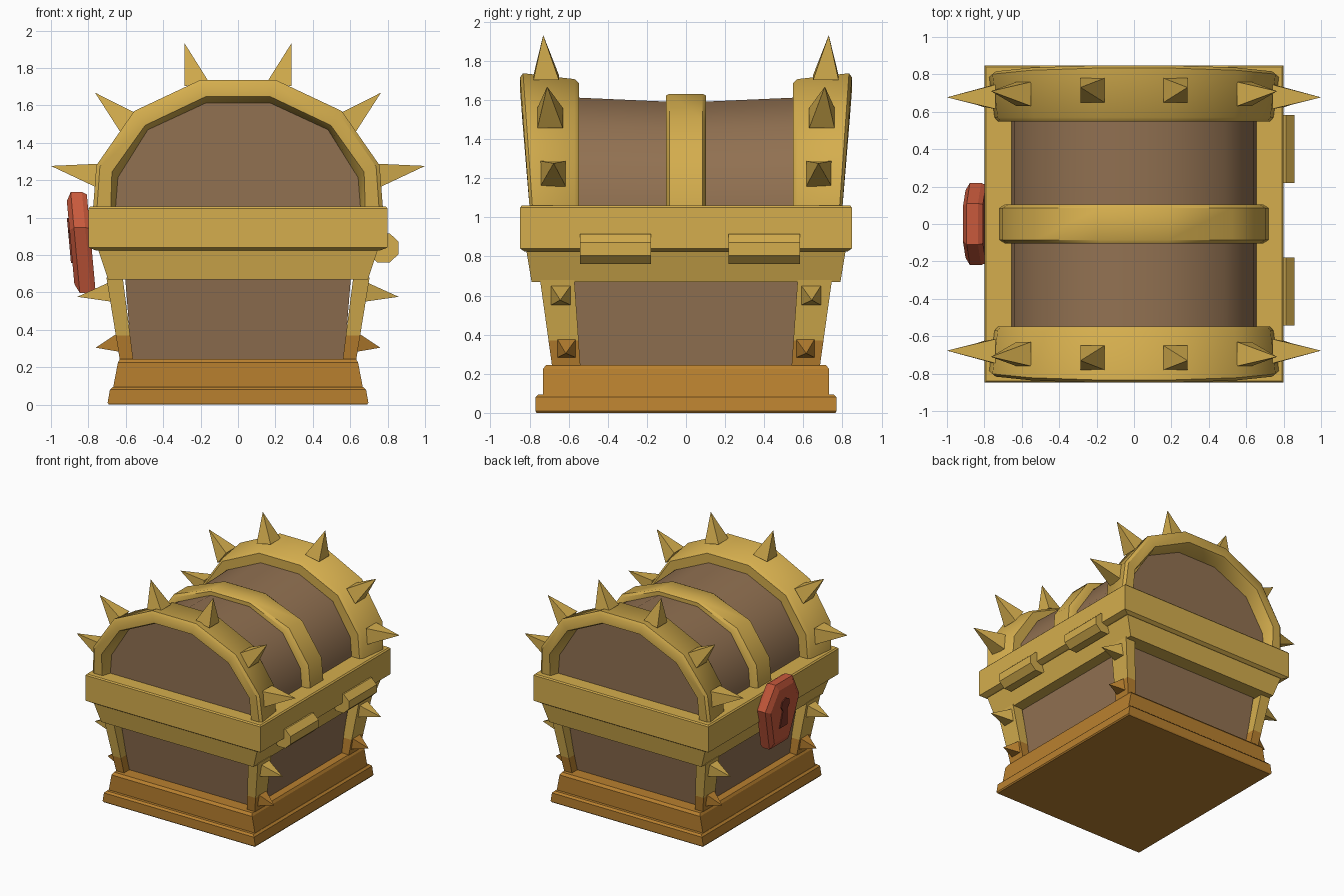
import bpy, bmesh, math
from mathutils import Vector

if "Cube" in bpy.data.objects:
    bpy.data.objects.remove(bpy.data.objects["Cube"])


def material(name, rgb):
    m = bpy.data.materials.new(name)
    m.diffuse_color = (*rgb, 1)
    m.use_nodes = True
    m.node_tree.nodes["Principled BSDF"].inputs["Base Color"].default_value = m.diffuse_color
    return m


GOLD = material("gold", (0.66, 0.42, 0.075))
WOOD = material("brown_wood", (0.285, 0.165, 0.083))
ORANGE = material("orange_base", (0.48, 0.215, 0.028))
RED = material("red_lock", (0.58, 0.10, 0.045))
DARK = material("dark_red", (0.20, 0.035, 0.02))


def loft(name, rings, mat, smooth=False, low_mat=None, split=0.37):
    """Skin equal-length closed rings and cap both ends."""
    bm = bmesh.new()
    vs = [[bm.verts.new(p) for p in r] for r in rings]
    n = len(rings[0])
    for a, b in zip(vs, vs[1:]):
        for i in range(n):
            j = (i + 1) % n
            bm.faces.new((a[i], a[j], b[j], b[i]))
    bm.faces.new(vs[0])
    bm.faces.new(vs[-1])
    bmesh.ops.recalc_face_normals(bm, faces=bm.faces)
    me = bpy.data.meshes.new(name)
    me.materials.append(mat)
    if low_mat:
        me.materials.append(low_mat)
        for f in bm.faces:
            f.material_index = int(f.calc_center_median().z < split)
    bm.to_mesh(me)
    bm.free()
    if smooth:
        me.polygons.foreach_set("use_smooth", [True] * len(me.polygons))
        me.set_sharp_from_angle(angle=math.radians(36))
    ob = bpy.data.objects.new(name, me)
    bpy.context.collection.objects.link(ob)
    return ob


def rect(x0, x1, y0, y1, z):
    return [(x0, y0, z), (x1, y0, z), (x1, y1, z), (x0, y1, z)]


def stack(name, levels, mat):
    """Centred rectangular body from (z, half x, half y) levels."""
    return loft(name, [rect(-x, x, -y, y, z) for z, x, y in levels], mat)


def spike(name, base, tip, half, normal, mat):
    """Four-sided pyramid standing on a surface."""
    n = Vector(normal).normalized()
    u = n.cross(Vector((0, 1, 0))).normalized()
    v = n.cross(u)
    b = Vector(base) - n * 0.02
    t = Vector(tip)
    ring = [b + (u * i + v * j) * half for i, j in ((-1, -1), (1, -1), (1, 1), (-1, 1))]
    small = [t + (p - b) * 0.01 for p in ring]
    loft(name, [ring, small], mat)


# Plinth, tapered wooden body and gold rim
stack("plinth", [(0, .69, .765), (.01, .697, .77), (.08, .685, .77), (.095, .67, .755),
                 (.095, .667, .732), (.225, .642, .732), (.245, .63, .715)], ORANGE)
stack("body", [(.2, .565, .61), (.7, .605, .675)], WOOD)
stack("lower_rim", [(.67, .695, .79), (.85, .755, .82)], GOLD)
stack("upper_rim", [(.825, .76, .825), (.84, .80, .848), (1.05, .80, .848), (1.06, .79, .84)], GOLD)

# Corner posts with orange feet, and their two spikes
for sx in (-1, 1):
    for sy in (-1, 1):
        rings = []
        for z in (.24, .37, .68):
            t = (z - .24) / .43
            rings.append(rect(sx * (.56 + .055 * t), sx * (.632 + .07 * t),
                              sy * (.54 + .03 * t), sy * (.685 + .06 * t), z))
        loft("corner_post", rings, GOLD, low_mat=ORANGE)
        spike("post_spike_upper", (sx * .692, sy * .64, .60), (sx * .857, sy * .643, .577),
              .055, (sx, 0, -.16), GOLD)
        spike("post_spike_lower", (sx * .65, sy * .61, .33), (sx * .76, sy * .615, .305),
              .053, (sx, 0, -.16), ORANGE)


def arch(half):
    return [(-x, z) for x, z in half] + [(x, z) for x, z in reversed(half)]


# Half profiles of the lid: outer band, band's inner lip, wooden barrel, middle band
OUTER = arch([(.775, 1.05), (.757, 1.28), (.555, 1.57), (.2, 1.737)])
LIP = arch([(.67, 1.05), (.665, 1.24), (.49, 1.485), (.17, 1.637)])
BARREL = arch([(.655, 1.05), (.642, 1.215), (.482, 1.47), (.175, 1.612)])
MIDDLE = arch([(.72, 1.05), (.703, 1.24), (.525, 1.50), (.185, 1.632)])


def mix(a, b, t):
    return (a[0] + (b[0] - a[0]) * t, a[1] + (b[1] - a[1]) * t)


# Barrel lid, sagging slightly to the middle
rings = []
for y, sag in ((-.73, 0), (-.55, 0), (-.1, .02), (.1, .02), (.55, 0), (.73, 0)):
    rings.append([(x, y, z - sag * (z - 1.05) / .56) for x, z in BARREL])
loft("barrel_lid", rings, WOOD, smooth=True)

# Flared end bands
for s in (-1, 1):
    rings = []
    for o, l, b in zip(OUTER, LIP, BARREL):
        flare = .80 + .048 * (o[1] - 1.05) / .68
        sec = [(.547, mix(b, o, -.1)), (.547, mix(b, o, .6)), (.57, mix(b, o, .76)),
               (flare - .015, o), (flare, mix(o, l, .2)), (flare, mix(o, l, .9)),
               (flare - .02, l), (.72, mix(b, o, -.02))]
        rings.append([(p[0], s * y, p[1]) for y, p in sec])
    loft("end_band", rings, GOLD, smooth=True)

# Middle band
rings = []
for m, b in zip(MIDDLE, BARREL):
    inner = mix(b, m, -1)
    edge = mix(b, m, .55)
    sec = [(-.103, inner), (-.103, edge), (-.085, m), (.085, m), (.103, edge), (.103, inner)]
    rings.append([(p[0], y, p[1]) for y, p in sec])
loft("middle_band", rings, GOLD, smooth=True)

# Lid spikes, three on each quarter
for sx in (-1, 1):
    for sy in (-1, 1):
        for b, t, n in (((.225, .715, 1.735), (.285, .73, 1.93), (.2, 0, 1)),
                        ((.605, .695, 1.52), (.763, .71, 1.667), (.8, 0, .6)),
                        ((.765, .68, 1.225), (.998, .677, 1.276), (1, 0, .08))):
            spike("lid_spike", (sx * b[0], sy * b[1], b[2]), (sx * t[0], sy * t[1], t[2]),
                  .065, (sx * n[0], 0, n[2]), GOLD)

# Hinge barrels on the +x side
for yc in (-.36, .40):
    rings = [[(.778 + .088 * math.cos(a), y, .838 + .084 * math.sin(a))
              for a in [math.pi * (i + .5) / 4 for i in range(8)]]
             for y in (yc - .182, yc + .182)]
    loft("hinge", rings, GOLD)

# Lock plate on the -x side, leaning with the chest
HEX = [(-.11, .27), (.11, .27), (.22, .08), (.12, -.27), (-.12, -.27), (-.22, .08)]


def lock_ring(pts, depth, scale=1.0):
    return [(-.795 - depth - .09 * z * scale, y * scale, .867 + z * scale) for y, z in pts]


loft("lock_plate", [lock_ring(HEX, -.01, .95), lock_ring(HEX, .015), lock_ring(HEX, .075),
                    lock_ring(HEX, .10, .82)], RED)

# Keyhole: round boss over a flared slot
KEY = [(.055 * math.sin(a), .075 + .055 * math.cos(a))
       for a in [math.radians(d) for d in range(-150, 151, 50)]]
KEY += [(.05, -.11), (-.05, -.11)]
loft("keyhole", [lock_ring(KEY, .095), lock_ring(KEY, .108)], DARK)
